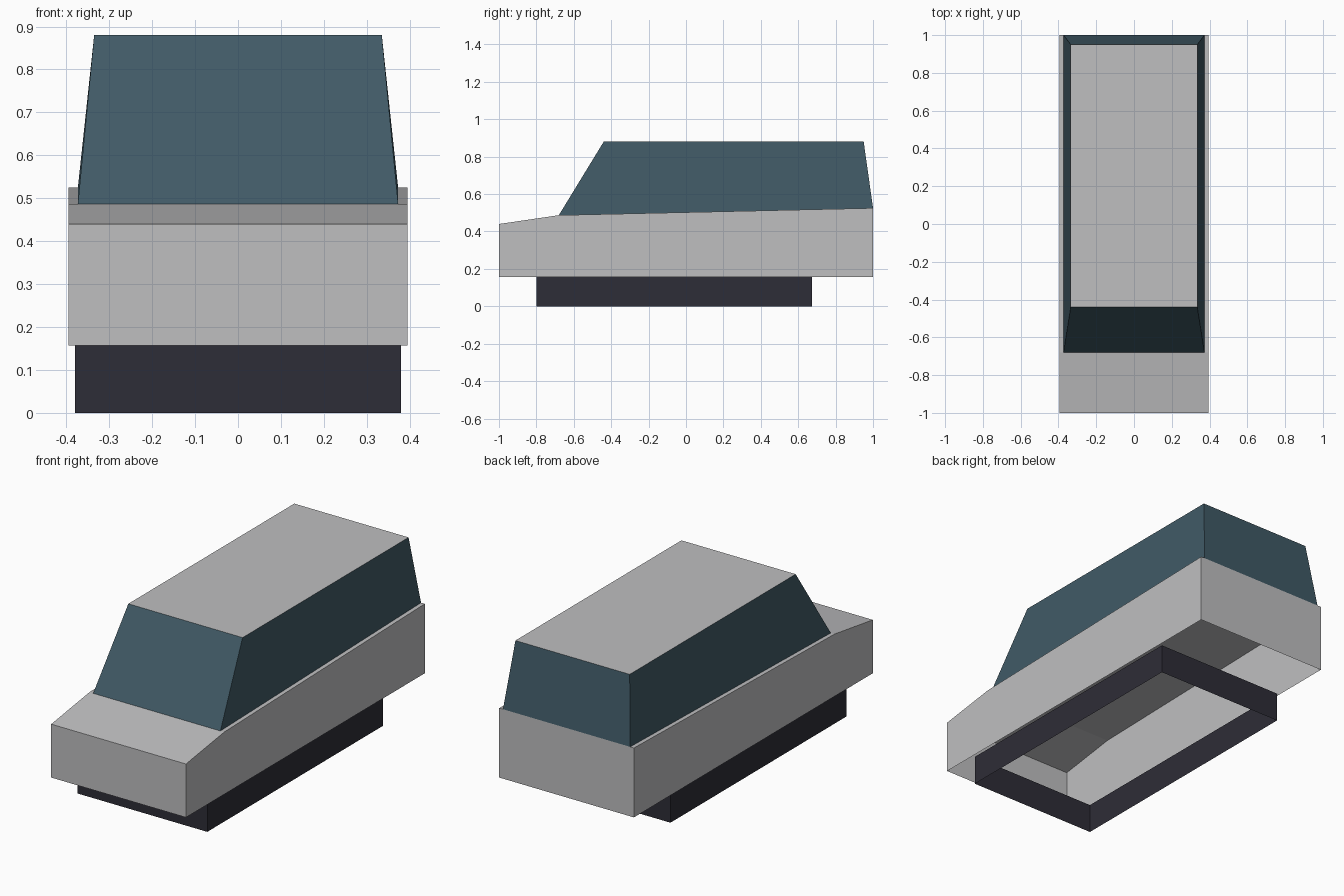
import bpy
import bmesh

cube = bpy.data.objects.get("Cube")
if cube:
    bpy.data.objects.remove(cube, do_unlink=True)


def material(name, rgb):
    mat = bpy.data.materials.new(name)
    mat.use_nodes = True
    mat.diffuse_color = (*rgb, 1)
    mat.node_tree.nodes["Principled BSDF"].inputs["Base Color"].default_value = (*rgb, 1)
    return mat


paint = material("light_grey_paint", (0.52, 0.52, 0.53))
glass = material("blue_grey_glass", (0.052, 0.102, 0.133))
rubber = material("dark_underside", (0.027, 0.026, 0.038))


def shell(name, profile, mats, skip=(), caps=True, roof_paint=False):
    """Sweep a side profile of (y, z, half width) across x, leaving out skipped strips."""
    bm = bmesh.new()
    right, left = [[bm.verts.new((s * w, y, z)) for y, z, w in profile] for s in (-1, 1)]
    count = len(profile)
    for i in range(count):
        if i not in skip:
            j = (i + 1) % count
            bm.faces.new((right[i], right[j], left[j], left[i]))
    if caps:
        bm.faces.new(right)
        bm.faces.new(left[::-1])
    bmesh.ops.recalc_face_normals(bm, faces=bm.faces)
    # The roof panel is the only level, upward face of the cabin
    if roof_paint:
        for face in bm.faces:
            face.material_index = 1 if face.normal.z > 0.9 else 0
    mesh = bpy.data.meshes.new(name)
    bm.to_mesh(mesh)
    bm.free()
    for mat in mats:
        mesh.materials.append(mat)
    obj = bpy.data.objects.new(name, mesh)
    bpy.context.collection.objects.link(obj)
    return obj


# Lower body with sloping bonnet, open underneath
W = 0.395
shell("body", [(-1, 0.157, W), (-1, 0.44, W), (-0.68, 0.487, W),
               (1, 0.525, W), (1, 0.157, W)], [paint], skip=(4,))

# Tapered window band with a painted roof, open where it sits on the body
shell("cabin", [(-0.68, 0.487, 0.373), (-0.44, 0.88, 0.335),
                (0.95, 0.88, 0.335), (1, 0.525, 0.373)],
      [glass, paint], skip=(3,), roof_paint=True)

# Wheel skirt: a rectangular band open above and below
S = 0.38
shell("wheel_skirt", [(-0.8, 0, S), (-0.8, 0.157, S), (0.673, 0.157, S),
                      (0.673, 0, S)], [rubber], skip=(1, 3))
